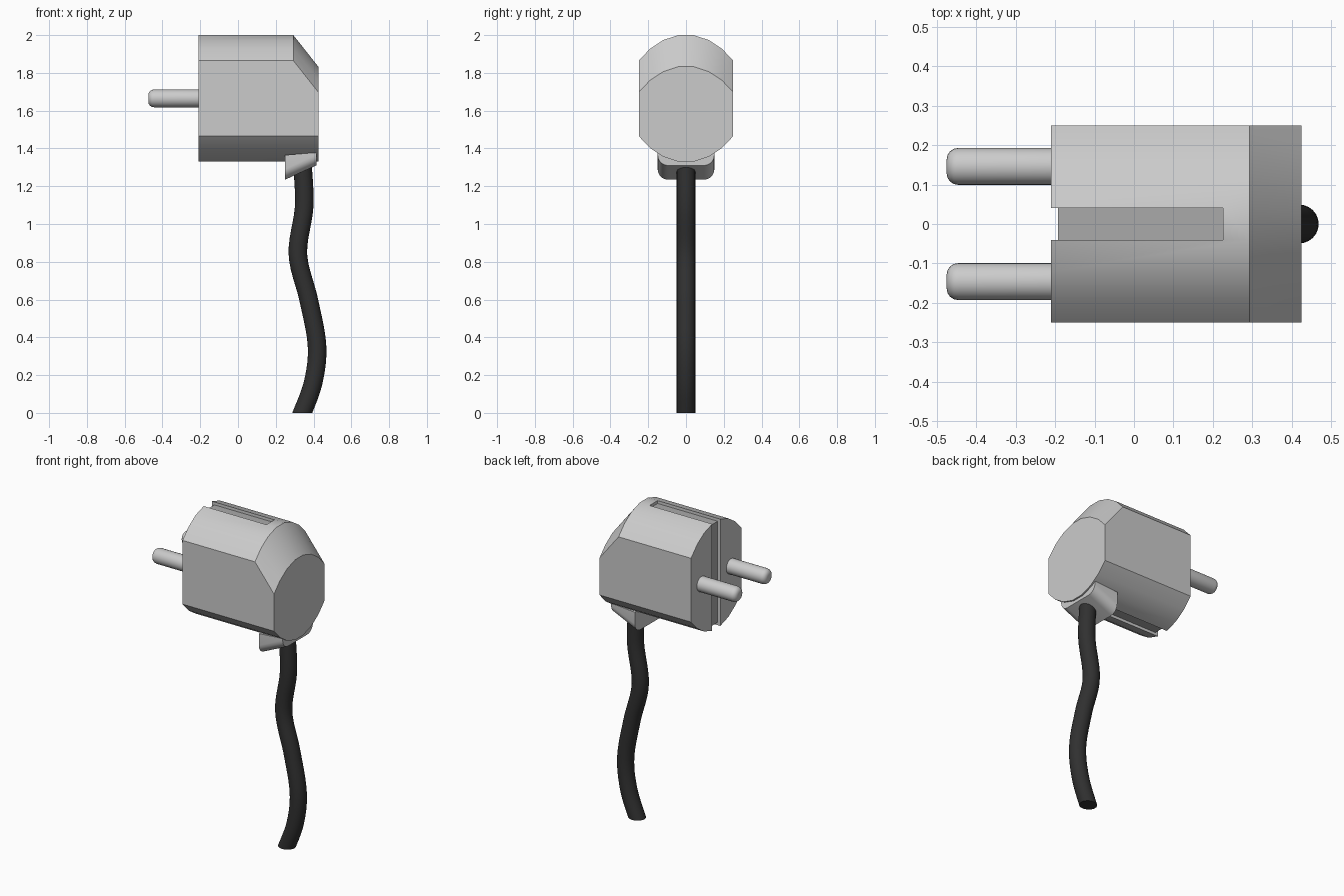
import bpy
import bmesh
import math
from mathutils import Vector

if "Cube" in bpy.data.objects:
    bpy.data.objects.remove(bpy.data.objects["Cube"])


def material(name, v):
    m = bpy.data.materials.new(name)
    m.diffuse_color = (v, v, v, 1)
    m.use_nodes = True
    m.node_tree.nodes["Principled BSDF"].inputs["Base Color"].default_value = m.diffuse_color
    return m


def loft(name, rings):
    """Skin a list of equal-length closed rings and cap both ends."""
    bm = bmesh.new()
    loops = [[bm.verts.new(p) for p in r] for r in rings]
    n = len(loops[0])
    for a, b in zip(loops, loops[1:]):
        for i in range(n):
            j = (i + 1) % n
            bm.faces.new((a[i], a[j], b[j], b[i]))
    bm.faces.new(loops[0])
    bm.faces.new(loops[-1])
    bmesh.ops.recalc_face_normals(bm, faces=bm.faces)
    me = bpy.data.meshes.new(name)
    bm.to_mesh(me)
    bm.free()
    ob = bpy.data.objects.new(name, me)
    bpy.context.collection.objects.link(ob)
    return ob


def select(ob):
    bpy.ops.object.select_all(action='DESELECT')
    ob.select_set(True)
    bpy.context.view_layer.objects.active = ob


def smooth(ob, deg=32):
    select(ob)
    bpy.ops.object.shade_smooth_by_angle(angle=math.radians(deg))


MID = 1.665

# Plug body: arched top and bottom, flat sides, sloped rear top
arc = [(0.25, 0.20), (0.19, 0.263), (0.12, 0.309), (0.04, 0.335)]
upper = arc + [(-y, z) for y, z in reversed(arc)]
lower = [(-y, -z) for y, z in upper]


def section(x, drop):
    return [(x, y, MID + z - drop) for y, z in upper] + \
           [(x, y, MID + z) for y, z in lower]


body = loft("plug_body", [section(-0.21, 0), section(0.293, 0), section(0.425, 0.167)])

# Groove running over the top, front face and bottom
d, end = 0.018, 0.225
top, bot = 2.0 - d, 1.33 + d
outline = [(end, top), (-0.21 + d, top), (-0.21 + d, bot), (end, bot),
           (end, 1.2), (-0.3, 1.2), (-0.3, 2.1), (end, 2.1)]
cutter = loft("groove_cutter", [[(x, y, z) for x, z in outline] for y in (-0.04, 0.04)])
cutter.hide_render = True
mod = body.modifiers.new("groove", 'BOOLEAN')
mod.operation = 'DIFFERENCE'
mod.solver = 'EXACT'
mod.object = cutter
select(body)
bpy.ops.object.modifier_apply(modifier="groove")
bpy.data.objects.remove(cutter)

# Darker floor of the groove
body.data.materials.clear()
body.data.materials.append(None)
body.data.materials.append(material("groove_grey", 0.4))
for p in body.data.polygons:
    c = p.center
    floor = abs(c.y) < 0.03 and c.x < end - 0.005
    p.material_index = 1 if floor else 0
smooth(body)

# Two round contact pins with rounded tips
prof = [(-0.2, 0.047), (-0.445, 0.047)]
prof += [(-0.445 - 0.03 * math.sin(a), 0.017 + 0.03 * math.cos(a))
         for a in (math.pi / 8 * k for k in range(1, 5))]
for side, y0 in (("left", -0.146), ("right", 0.146)):
    rings = [[(x, y0 + r * math.cos(t), MID + r * math.sin(t))
              for t in (math.tau * k / 24 for k in range(24))] for x, r in prof]
    smooth(loft("pin_" + side, rings))


# Cable boot: rounded wedge under the rear of the body
def boot_ring(x, bottom, topz, w=0.15, r=0.055):
    half = [(w, topz)]
    for k in range(7):
        a = math.pi / 2 * k / 6
        half.append((w - r + r * math.cos(a), bottom + r - r * math.sin(a)))
    return [(x, y, z) for y, z in half + [(-y, z) for y, z in reversed(half)]]


boot = loft("cable_boot", [boot_ring(0.25, 1.235, 1.365), boot_ring(0.415, 1.31, 1.378)])
smooth(boot)

# Wavy cable: level cross-sections swept along a smooth path
path = [Vector(p) for p in ((0.265, -0.17), (0.34, 0), (0.40, 0.17), (0.418, 0.36),
                            (0.374, 0.60), (0.317, 0.84), (0.350, 1.09),
                            (0.342, 1.31), (0.33, 1.5))]
pts = []
for i in range(1, len(path) - 2):
    a, b, c, e = path[i - 1:i + 3]
    for k in range(6):
        t = k / 6
        pts.append(0.5 * (2 * b + (c - a) * t + (2 * a - 5 * b + 4 * c - e) * t * t
                          + (3 * b - a - 3 * c + e) * t ** 3))
pts.append(path[-2])
rings = []
for i, p in enumerate(pts):
    tan = (pts[min(i + 1, len(pts) - 1)] - pts[max(i - 1, 0)]).normalized()
    rx = 0.049 / tan.y
    rings.append([(p.x + rx * math.cos(t), 0.049 * math.sin(t), p.y)
                  for t in (math.tau * k / 24 for k in range(24))])
cable = loft("cable", rings)
cable.data.materials.append(material("cable_black", 0.03))
smooth(cable)
